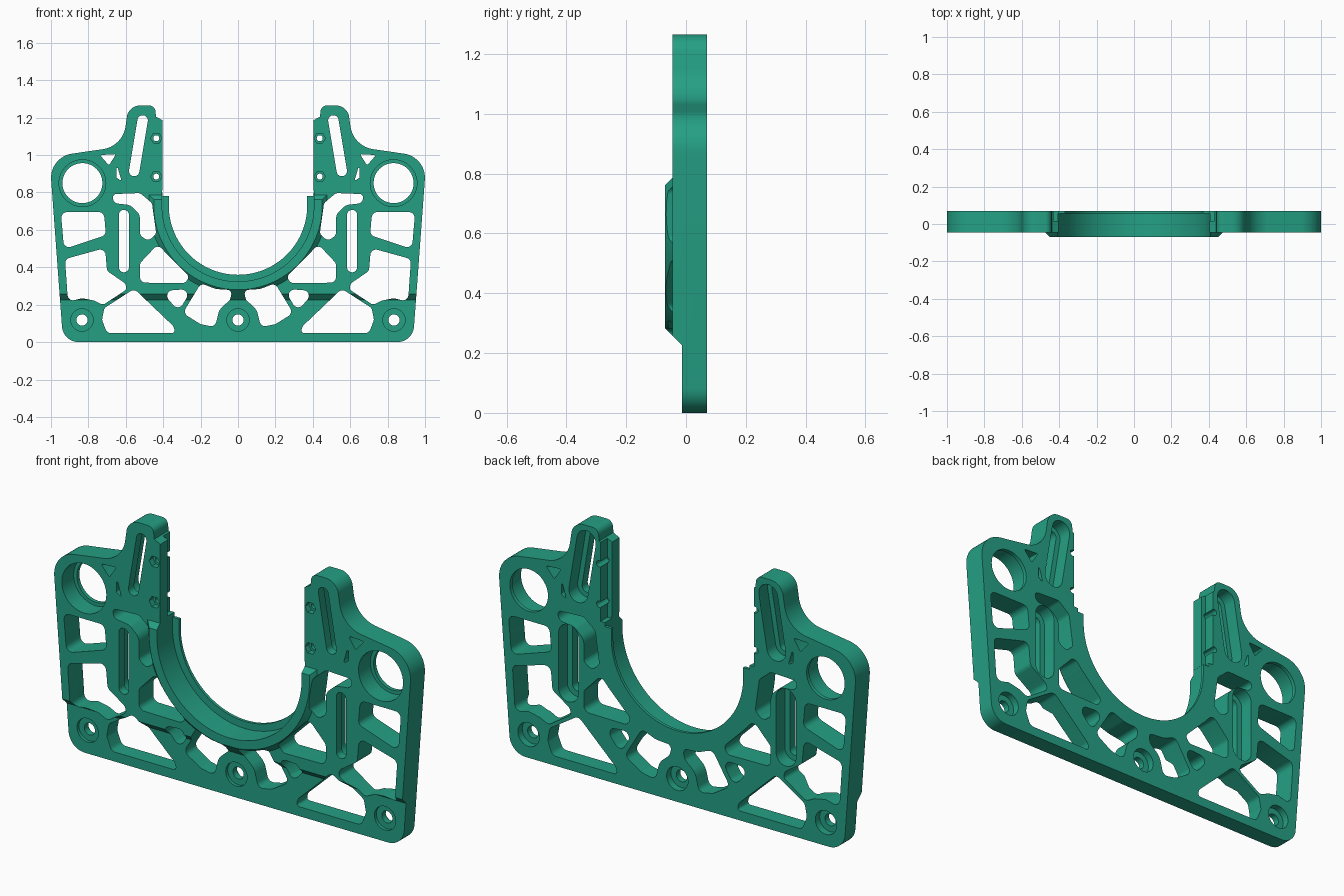
import bpy, bmesh, math
from mathutils import Vector

if "Cube" in bpy.data.objects:
    bpy.data.objects.remove(bpy.data.objects["Cube"])

C = 0.73  # height of the cradle centre


def rounded(points, radius=0.03, steps=6):
    """Closed outline with filleted corners; a third value overrides the radius."""
    out, n = [], len(points)
    for i, q in enumerate(points):
        p = Vector(q[:2])
        r = q[2] if len(q) > 2 else radius
        a = Vector(points[i - 1][:2]) - p
        b = Vector(points[(i + 1) % n][:2]) - p
        half = a.angle(b) / 2
        if r == 0 or half > 1.55:
            out.append(tuple(p))
            continue
        t = min(r / math.tan(half), 0.48 * a.length, 0.48 * b.length)
        r = t * math.tan(half)
        a.normalize()
        b.normalize()
        c = p + (a + b).normalized() * (r / math.sin(half))
        s, e = p + a * t - c, p + b * t - c
        a0 = math.atan2(s.y, s.x)
        d = math.atan2(s.x * e.y - s.y * e.x, s.dot(e))
        for k in range(steps + 1):
            w = a0 + d * k / steps
            out.append((c.x + r * math.cos(w), c.y + r * math.sin(w)))
    return out


def circle(x, z, r, n=40):
    return [(x + r * math.cos(2 * math.pi * k / n), z + r * math.sin(2 * math.pi * k / n))
            for k in range(n)]


def slot(x0, z0, x1, z1, r, n=12):
    """Stadium outline between two centres."""
    a = math.atan2(z1 - z0, x1 - x0)
    out = []
    for cx, cz, start in ((x1, z1, a - math.pi / 2), (x0, z0, a + math.pi / 2)):
        out += [(cx + r * math.cos(start + math.pi * k / n),
                 cz + r * math.sin(start + math.pi * k / n)) for k in range(n + 1)]
    return out


def cradle(r, top, n=64):
    """U outline: half circle below, straight sides up to the top height."""
    arc = [(r * math.cos(math.pi * k / n), C - r * math.sin(math.pi * k / n)) for k in range(n + 1)]
    return [(r, top)] + arc + [(-r, top)]


def mirror(loop):
    return [(-x, z) for x, z in reversed(loop)]


def loft(bm, layers):
    """Solid through equal-length XZ outlines, given as (outline, y)."""
    rings = [[bm.verts.new((x, y, z)) for x, z in loop] for loop, y in layers]
    n = len(rings[0])
    faces = [bm.faces.new(rings[0]), bm.faces.new(rings[-1][::-1])]
    for lo, hi in zip(rings, rings[1:]):
        faces += [bm.faces.new((lo[i], hi[i], hi[(i + 1) % n], lo[(i + 1) % n])) for i in range(n)]
    bmesh.ops.recalc_face_normals(bm, faces=faces)


def solid(name, parts):
    bm = bmesh.new()
    for layers in parts:
        loft(bm, layers)
    mesh = bpy.data.meshes.new(name)
    bm.to_mesh(mesh)
    bm.free()
    obj = bpy.data.objects.new(name, mesh)
    bpy.context.collection.objects.link(obj)
    return obj


def combine(obj, tool, operation):
    mod = obj.modifiers.new("bool", 'BOOLEAN')
    mod.operation, mod.solver, mod.object = operation, 'EXACT', tool
    dg = bpy.context.evaluated_depsgraph_get()
    mesh = bpy.data.meshes.new_from_object(obj.evaluated_get(dg))
    obj.modifiers.clear()
    obj.data = mesh
    bpy.data.objects.remove(tool)


def prisms(loops, y0, y1, both=True):
    return [[(m, y0), (m, y1)] for l in loops for m in ([l, mirror(l)] if both else [l])]


# Plate outline: foot corner, shoulder, ear, cradle lip
side = rounded([(0, 0, 0), (.935, 0, .09), (1.008, .99, .13), (.617, 1.047, .16),
                (.585, 1.265, .07), (.445, 1.265, .068), (.438, 1.205, 0),
                (.405, 1.187, 0), (.405, .78, 0), (.37, .78, 0), (.37, C, 0), (0, C, 0)], steps=12)
side = side[1:-1]
arc = cradle(.37, .78)[2:-2]
plate = solid("bracket_plate", prisms([side + arc + mirror(side)], -.045, .07, False))

# Raised collar around the cradle, with a bevelled rim
collar = solid("collar", [[(cradle(.45, .762), -.07), (cradle(.475, .787), -.045),
                           (cradle(.475, .787), 0)]])
combine(plate, collar, 'UNION')

# Lightening windows between the struts
windows = [
    [(.947, .695), (.717, .695), (.706, .572), (.93, .497)],
    [(.925, .444), (.711, .503), (.70, .38), (.604, .315), (.594, .283), (.722, .198),
     (.77, .222), (.834, .235), (.909, .215)],
    [(.555, .285), (.715, .182), (.727, .118), (.70, .048), (.335, .048), (.345, .085)],
    [(.674, .791), (.524, .797), (.46, .743), (.437, .578), (.481, .54), (.524, .572),
     (.524, .684, .06), (.578, .733, .05), (.663, .743)],
    [(.524, .422), (.428, .524), (.385, .475, .1), (.26, .35), (.283, .315), (.524, .318)],
    [(.41, .273), (.245, .285), (.318, .165)],
    [(.295, .155), (.198, .315), (.12, .284, .1), (.03, .278), (.043, .225), (.10, .175, .08),
     (.123, .08), (.2, .096)],
    [(.738, 1.0, .005), (.652, 1.005, .005), (.69, .945, .005)],
    [(.65, .955, .004), (.622, .86, .004), (.65, .88, .004)],
]
ear_slot, wall_slot = (.51, 1.185, .555, .915), (.61, .68, .61, .40)
nuts = [(.437, 1.09), (.437, .885)]
holes = [rounded(w) for w in windows]
holes += [slot(*ear_slot, .028), slot(*wall_slot, .027)]
holes += [circle(.832, .85, .107, 48), circle(.834, .118, .03, 24)]
holes += [circle(x, z, .016, 16) for x, z in nuts]
parts = prisms(holes, -.2, .2) + prisms([circle(0, .118, .03, 24)], -.2, .2, False)
combine(plate, solid("through_holes", parts), 'DIFFERENCE')

# Stepped front of the foot, with a sloped transition
step = solid("foot_step", [])
bm = bmesh.new()
rings = [[bm.verts.new((x, y, z)) for y, z in
          ((-.2, -.1), (-.013, -.1), (-.013, .225), (-.2, .412))] for x in (-1.2, 1.2)]
bm.faces.new(rings[0])
bm.faces.new(rings[1][::-1])
for i in range(4):
    j = (i + 1) % 4
    bm.faces.new((rings[0][i], rings[1][i], rings[1][j], rings[0][j]))
bmesh.ops.recalc_face_normals(bm, faces=bm.faces)
bm.to_mesh(step.data)
bm.free()
combine(plate, step, 'DIFFERENCE')

# Front recesses: cradle bore, round seats, hex nut pockets, screw counterbores
parts = prisms([cradle(.406, .81)], -.2, .055, False)
parts += prisms([circle(.832, .85, .125, 48)], -.2, .05)
parts += prisms([circle(x, z, .03, 6) for x, z in nuts], -.2, -.015)
parts += prisms([circle(.834, .118, .06, 32)], -.2, .003)
parts += prisms([circle(0, .118, .06, 32)], -.2, .003, False)
combine(plate, solid("front_recesses", parts), 'DIFFERENCE')

# Back recesses: slot pockets, screw counterbores, rebate along the ear edge
parts = prisms([slot(*ear_slot, .053), slot(*wall_slot, .056)], 0, .2)
parts += prisms([circle(.834, .118, .06, 32)], .035, .2)
parts += prisms([circle(0, .118, .06, 32)], .035, .2, False)
parts += prisms([[(.38, .80), (.43, .80), (.43, 1.25), (.38, 1.25)]], .015, .2)
combine(plate, solid("back_recesses", parts), 'DIFFERENCE')

# Single teal finish, smooth curves with crisp edges
teal = bpy.data.materials.new("teal")
teal.diffuse_color = (0.018, 0.35, 0.23, 1)
teal.use_nodes = True
teal.node_tree.nodes["Principled BSDF"].inputs["Base Color"].default_value = teal.diffuse_color
plate.data.materials.clear()
plate.data.materials.append(teal)
for poly in plate.data.polygons:
    poly.material_index = 0
bpy.ops.object.select_all(action='DESELECT')
plate.select_set(True)
bpy.context.view_layer.objects.active = plate
bpy.ops.object.shade_smooth_by_angle(angle=math.radians(30))
